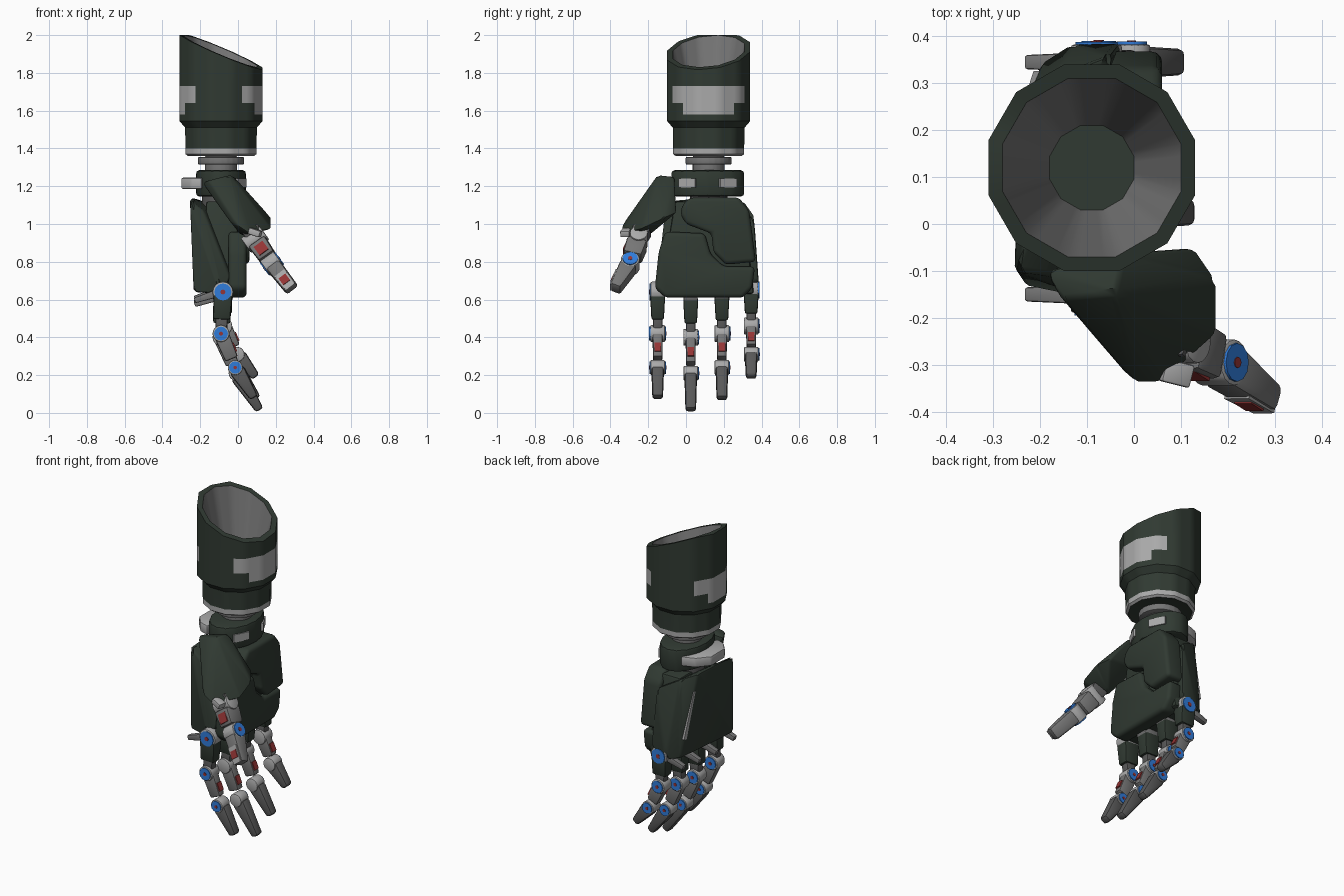
import bpy, bmesh
from math import sin, cos, pi, radians, degrees
from mathutils import Vector, Matrix

if "Cube" in bpy.data.objects:
    bpy.data.objects.remove(bpy.data.objects["Cube"])


def material(name, *rgb):
    m = bpy.data.materials.new(name)
    m.use_nodes = True
    m.diffuse_color = (*rgb, 1)
    m.node_tree.nodes["Principled BSDF"].inputs["Base Color"].default_value = (*rgb, 1)
    return m


GREEN = material("dark green armour", 0.03, 0.042, 0.032)
LIGHT = material("light grey metal", 0.4, 0.4, 0.4)
GREY = material("mid grey metal", 0.18, 0.18, 0.18)
DARK = material("dark grey rubber", 0.1, 0.1, 0.1)
BLUE = material("blue joint cap", 0.03, 0.2, 0.7)
RED = material("red pad", 0.3, 0.035, 0.035)


def finish(name, bm, *mats, angle=40):
    bmesh.ops.recalc_face_normals(bm, faces=bm.faces[:])
    me = bpy.data.meshes.new(name)
    bm.to_mesh(me)
    bm.free()
    for m in mats:
        me.materials.append(m)
    me.shade_smooth()
    me.set_sharp_from_angle(angle=radians(angle))
    ob = bpy.data.objects.new(name, me)
    bpy.context.scene.collection.objects.link(ob)
    return ob


def bevel(bm, size, segments=2):
    if size:
        bmesh.ops.bevel(bm, geom=bm.edges[:], offset=size, segments=segments,
                        profile=0.5, affect='EDGES', clamp_overlap=True)


def hull(name, points, mat, round_size=0.008):
    """Convex solid wrapped around a few corner points."""
    bm = bmesh.new()
    for p in points:
        bm.verts.new(p)
    bmesh.ops.convex_hull(bm, input=bm.verts[:])
    bmesh.ops.dissolve_limit(bm, angle_limit=radians(2), verts=bm.verts[:], edges=bm.edges[:])
    bevel(bm, round_size)
    return finish(name, bm, mat)


def link(name, a, b, axis, start, end, mat, round_size=0.01):
    """Tapered bar from a to b; start and end are (width along axis, depth)."""
    d = (b - a).normalized()
    u = (axis - d * axis.dot(d)).normalized()
    v = d.cross(u)
    pts = [p + u * i * w / 2 + v * j * t / 2
           for p, (w, t) in ((a, start), (b, end)) for i in (-1, 1) for j in (-1, 1)]
    return hull(name, pts, mat, round_size)


def drum(name, center, axis, radius, width, mat, sides=16, round_size=0.0, flatten=1):
    bm = bmesh.new()
    bmesh.ops.create_cone(bm, cap_ends=True, segments=sides, radius1=radius,
                          radius2=radius, depth=width)
    bmesh.ops.scale(bm, vec=(flatten, 1, 1), verts=bm.verts[:])
    bevel(bm, round_size)
    turn = Vector((0, 0, 1)).rotation_difference(axis).to_matrix().to_4x4()
    bm.transform(Matrix.Translation(center) @ turn)
    return finish(name, bm, mat)


def joint(name, center, axis, radius, width, mat, capped):
    """Hinge drum with a blue cap and red centre on each capped side."""
    drum(name, center, axis, radius, width, mat, round_size=0.006)
    for side in capped:
        tag = "b" if side > 0 else "a"
        end = center + axis * side * (width / 2 + 0.002)
        drum(f"{name}_cap_{tag}", end, axis, radius * 0.82, 0.008, BLUE, 12)
        drum(f"{name}_dot_{tag}", end + axis * side * 0.003, axis, radius * 0.24, 0.006, RED, 8)


def back_pad(name, center, along, axis, out, size, length):
    """Thin red plate lying on the outer side of a segment."""
    p = center + out
    link(name, p - along * length / 2, p + along * length / 2, axis,
         (size, 0.009), (size, 0.009), RED, 0)


def prism(name, outline, x0, x1, mat, round_size):
    """Pad with a (y, z) outline, running from x0 to x1."""
    bm = bmesh.new()
    face = bm.faces.new([bm.verts.new((x0, y, z)) for y, z in outline])
    new = bmesh.ops.extrude_face_region(bm, geom=[face])["geom"]
    bmesh.ops.translate(bm, vec=(x1 - x0, 0, 0),
                        verts=[g for g in new if isinstance(g, bmesh.types.BMVert)])
    bevel(bm, round_size, 3)
    return finish(name, bm, mat)


# Forearm sleeve: twelve-sided shell, slanted rim, hollow funnel inside
CX, CY, STEPS = -0.09, 0.12, 48


def forearm():
    rows = [(0.12, 1.37), (0.175, 1.36), (0.188, 1.37), (0.188, 1.4), (0.19, 1.51),
            (0.22, 1.545), (0.22, 1.58), (0.22, 1.64), (0.22, 1.73),
            (0.22, None), (0.19, None), (0.09, 1.5)]
    bm = bmesh.new()
    rings = []
    for r, z in rows:
        ring = []
        for i in range(STEPS):
            a = 2 * pi * i / STEPS
            rr = r / cos((a + pi / 12) % (pi / 6) - pi / 12)
            x, y = CX + rr * cos(a), CY + rr * sin(a)
            top = min(2.0, 1.915 - 0.42 * (x - CX) + 0.1 * (y - CY))
            ring.append(bm.verts.new((x, y, z or top)))
        rings.append(ring)
    for k in range(len(rings) - 1):
        for i in range(STEPS):
            j = (i + 1) % STEPS
            f = bm.faces.new((rings[k][i], rings[k][j], rings[k + 1][j], rings[k + 1][i]))
            a = degrees(2 * pi * (i + 0.5) / STEPS)
            side, back = min(a, 360 - a), abs(a - 183)
            worn = (k == 7 and (side < 62 or back < 48)) or (k == 6 and (side < 40 or back < 25))
            f.material_index = 2 if k == 10 else 1 if worn or k in (1, 2) else 0
    bm.faces.new(rings[0])
    bm.faces.new(rings[-1])
    finish("forearm_sleeve", bm, GREEN, LIGHT, GREY, angle=35)


forearm()

# Wrist: swivel neck, oval cuff and light inlays
UP, Y = Vector((0, 0, 1)), Vector((0, 1, 0))
for name, z, r, h in (("neck_ring", 1.335, 0.122, 0.04), ("neck_core", 1.3, 0.085, 0.12)):
    drum(name, Vector((CX, CY, z)), UP, r, h, GREY, 24, 0.006)
drum("wrist_cuff", Vector((CX, 0.115, 1.215)), UP, 0.195, 0.14, GREEN, 16, 0.018, 0.68)
drum("wrist_core", Vector((CX, CY, 1.12)), UP, 0.1, 0.12, DARK)
for side, tag in ((-1, "front"), (1, "rear")):
    spot = Vector((0.017, 0.115 + side * 0.108, 1.218))
    link(f"cuff_inlay_{tag}", spot - UP * 0.024, spot + UP * 0.024,
         Vector((-0.46 * side, 0.89, 0)), (0.1, 0.012), (0.1, 0.012), LIGHT, 0)
hull("wrist_back_plate", [(x, y, z) for z in (1.185, 1.245)
                          for x, y in ((-0.3, 0.05), (-0.3, 0.18), (-0.19, -0.03),
                                       (-0.16, 0.28), (-0.24, 0.25), (-0.25, -0.01))],
     LIGHT, 0.01)

# Hand: back shell, inner palm and raised palm pads
hull("hand_back_shell", [
    (-0.255, -0.1, 1.13), (-0.245, 0.23, 1.14), (-0.18, 0.31, 1.12), (-0.18, -0.11, 1.07),
    (-0.235, -0.13, 0.64), (-0.2, 0.34, 0.65), (-0.13, 0.385, 0.64), (-0.03, 0.385, 0.7),
    (-0.05, 0.36, 1.05), (-0.04, -0.15, 0.72), (-0.09, -0.16, 0.63)], GREEN, 0.012)
hull("palm_core", [(x, y, z) for x in (-0.17, 0.0)
                   for y, z in ((-0.06, 1.12), (0.3, 1.12), (0.36, 0.63), (-0.14, 0.63))],
     GREEN, 0.015)
prism("upper_palm_pad", [
    (-0.02, 1.1), (0.02, 1.14), (0.28, 1.14), (0.335, 1.07), (0.37, 0.8), (0.21, 0.785),
    (0.145, 0.85), (0.135, 0.95), (0.0, 1.0), (-0.03, 1.05)], -0.06, 0.06, GREEN, 0.022)
prism("lower_palm_pad", [
    (-0.11, 0.96), (0.1, 0.95), (0.13, 0.84), (0.2, 0.775), (0.365, 0.775), (0.35, 0.66),
    (0.3, 0.61), (-0.11, 0.61), (-0.165, 0.66), (-0.145, 0.85)], -0.05, 0.045, GREEN, 0.022)
link("shell_edge_wear", Vector((-0.226, 0.25, 1.04)), Vector((-0.204, 0.312, 0.76)), Y,
     (0.015, 0.02), (0.028, 0.02), LIGHT, 0)

# Fingers: y position, then (x, z) of knuckle, two hinges and tip
FINGERS = {
    "index": (-0.15, (-0.08, 0.64), (-0.09, 0.42), (-0.015, 0.24), (0.085, 0.08)),
    "middle": (0.025, (-0.08, 0.62), (-0.09, 0.4), (-0.01, 0.21), (0.115, 0.015)),
    "ring": (0.19, (-0.08, 0.63), (-0.09, 0.42), (-0.015, 0.24), (0.1, 0.075)),
    "little": (0.345, (-0.08, 0.65), (-0.075, 0.46), (-0.005, 0.31), (0.095, 0.19)),
}
for name, (y, *path) in FINGERS.items():
    k, m, e, t = [Vector((x, y, z)) for x, z in path]
    outer = {"index": (-1,), "little": (1,)}.get(name, ())
    caps = (-1, 1) if name == "index" else (1,)
    joint(name + "_knuckle", k, Y, 0.055, 0.074, LIGHT if outer else GREY, outer)
    link(name + "_knuckle_tab", k + Vector((-0.04, 0, -0.01)), k + Vector((-0.15, 0, -0.045)),
         Y, (0.04, 0.04), (0.03, 0.03), GREY, 0.006)
    link(name + "_upper_shell", k.lerp(m, 0.06), k.lerp(m, 0.66), Y,
         (0.08, 0.1), (0.066, 0.09), GREEN)
    link(name + "_upper_fork", k.lerp(m, 0.6), m, Y, (0.05, 0.065), (0.05, 0.06), DARK)
    joint(name + "_middle_hinge", m, Y, 0.045, 0.078, LIGHT, caps)
    link(name + "_middle_shell", m, m.lerp(e, 0.75), Y, (0.054, 0.082), (0.05, 0.07), GREY)
    joint(name + "_end_hinge", e, Y, 0.04, 0.076, LIGHT, caps)
    link(name + "_fingertip", e.lerp(t, 0.08), t, Y, (0.066, 0.085), (0.056, 0.045), DARK, 0.014)
    along = (e - m).normalized()
    back_pad(name + "_back_pad", m.lerp(e, 0.48), along, Y, along.cross(Y) * 0.039, 0.036, 0.05)

# Thumb: wedge-shaped root armour, two hinges, red back pads
hull("thumb_root_armour", [
    (-0.19, -0.1, 1.22), (-0.155, -0.16, 1.23), (-0.04, -0.15, 1.26), (-0.02, -0.06, 1.25),
    (-0.04, -0.285, 1.01), (0.0, -0.34, 0.99), (0.06, -0.34, 0.95), (0.178, -0.235, 0.975),
    (0.178, -0.12, 1.03), (0.13, -0.05, 1.06), (0.02, -0.2, 0.935), (-0.1, -0.09, 1.1)],
     GREEN, 0.01)
a, b, c, t = [Vector(p) for p in ((0.07, -0.23, 0.97), (0.09, -0.25, 0.92),
                                  (0.18, -0.295, 0.79), (0.285, -0.375, 0.655))]
along = (t - b).normalized()
axis = along.cross(Vector((0, -1, 0))).normalized()
out = axis.cross(along).normalized()
if out.y > 0:
    out = -out
link("thumb_root_bar", a, b, axis, (0.1, 0.1), (0.08, 0.08), DARK)
drum("thumb_root_hinge", b, axis, 0.048, 0.12, LIGHT, round_size=0.008)
link("thumb_root_tab", Vector((0.06, -0.31, 0.965)), Vector((0.12, -0.325, 0.945)), UP,
     (0.035, 0.05), (0.035, 0.05), LIGHT, 0.006)
link("thumb_lower_shell", b.lerp(c, 0.15), b.lerp(c, 0.75), axis,
     (0.105, 0.11), (0.095, 0.1), GREY, 0.014)
joint("thumb_hinge", c, axis, 0.05, 0.088, LIGHT, (-1, 1))
link("thumb_tip", c.lerp(t, 0.1), t, axis, (0.086, 0.095), (0.076, 0.06), GREY, 0.016)
link("thumb_tip_plate", c.lerp(t, 0.45) + out * 0.036, c.lerp(t, 0.98) + out * 0.024, axis,
     (0.066, 0.016), (0.056, 0.016), LIGHT, 0)
back_pad("thumb_lower_pad", b.lerp(c, 0.48), along, axis, out * 0.052, 0.058, 0.058)
back_pad("thumb_tip_pad", c.lerp(t, 0.7), along, axis, out * 0.038, 0.045, 0.045)
